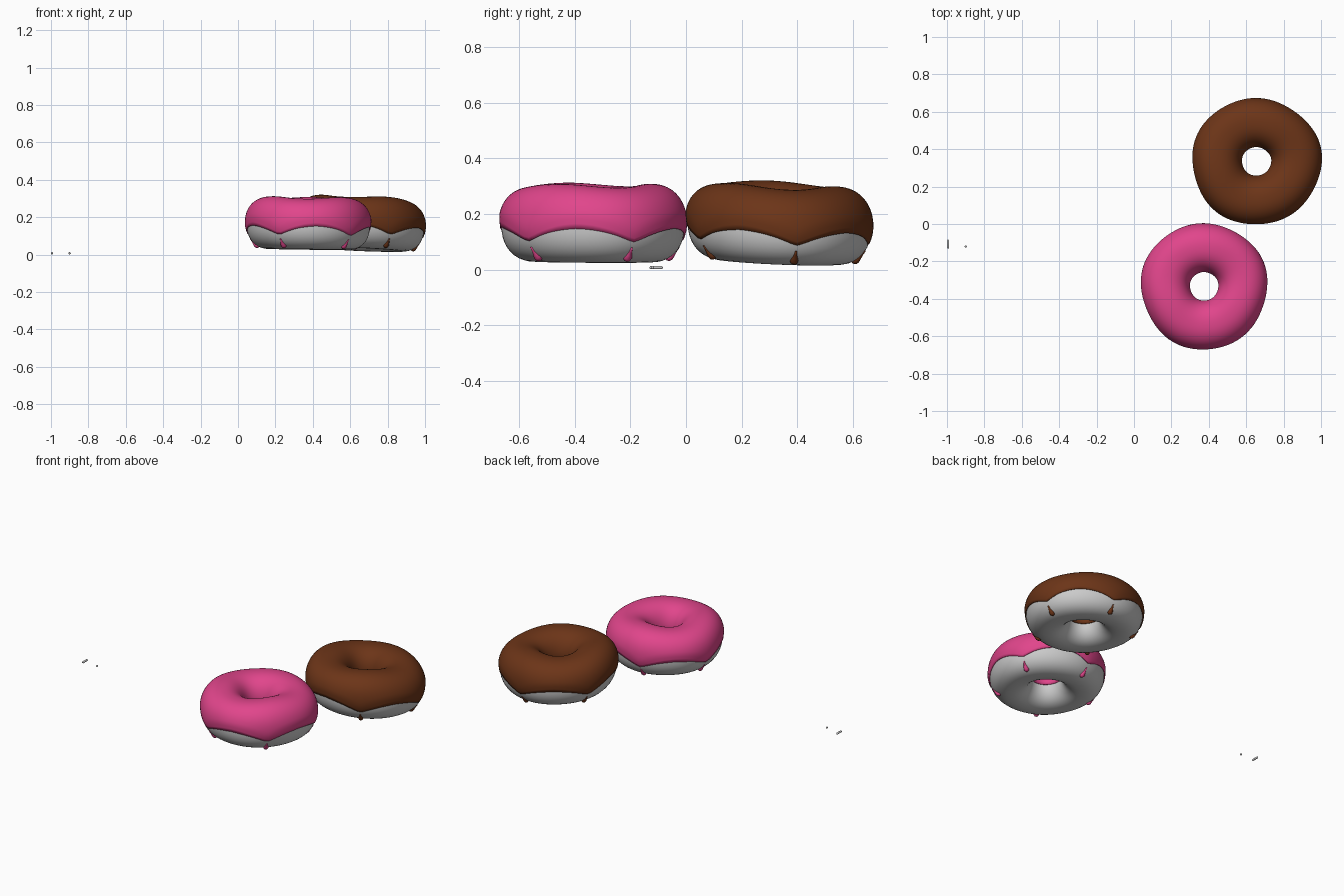
import bpy, bmesh
from math import sin, cos, pi, radians, copysign, exp, asin
from mathutils import Vector

if "Cube" in bpy.data.objects:
    bpy.data.objects.remove(bpy.data.objects["Cube"])

RING, HALF_W, HALF_H, MID_Z = 0.207, 0.122, 0.133, 0.16
NU, NV = 96, 40


def power(v, e=2 / 2.25):
    return copysign(abs(v) ** e, v)


class Donut:
    """Maps ring angle t, section angle p and surface offset to a point."""

    def __init__(self, cx, cy, turn, lean, lean_dir, stretch):
        self.c, self.turn, self.lean = (cx, cy), radians(turn), lean
        self.dir, self.stretch = radians(lean_dir), stretch
        self.drips = [self.turn + i * 2 * pi / 5 for i in range(5)]

    def point(self, t, p, off=0.0):
        r = RING + (HALF_W + off) * power(cos(p))
        r *= 1 + 0.010 * cos(3 * (t - self.turn)) + 0.005 * sin(5 * t)
        z = MID_Z + (HALF_H + off) * power(sin(p))
        if sin(p) > 0:
            z -= 0.006 * sin(p) * cos(3 * (t - self.turn))
        x, y = r * cos(t) * self.stretch, r * sin(t)
        z += self.lean * (x * cos(self.dir) + y * sin(self.dir))
        return Vector((self.c[0] + x, self.c[1] + y, z))

    def edge(self, t):
        # Section angle of the wavy outer icing edge, dipping at each drip
        d = min(abs((t - a + pi) % (2 * pi) - pi) for a in self.drips)
        drop = 0.005 + 0.05 * exp(-(d / radians(17)) ** 1.3)
        return -asin(min(1, (drop / HALF_H)) ** (2.25 / 2))


def finish(name, bm, colour=None):
    bmesh.ops.recalc_face_normals(bm, faces=bm.faces)
    me = bpy.data.meshes.new(name)
    bm.to_mesh(me)
    bm.free()
    me.polygons.foreach_set("use_smooth", [True] * len(me.polygons))
    ob = bpy.data.objects.new(name, me)
    bpy.context.collection.objects.link(ob)
    if colour:
        mat = bpy.data.materials.new(name + "_colour")
        mat.diffuse_color = colour
        mat.use_nodes = True
        mat.node_tree.nodes["Principled BSDF"].inputs["Base Color"].default_value = mat.diffuse_color
        me.materials.append(mat)
    return ob


def ring_surface(bm, fn, nv):
    # Closed grid: wraps around the ring and around the section
    g = [[bm.verts.new(fn(2 * pi * i / NU, j)) for j in range(nv)] for i in range(NU)]
    for i in range(NU):
        for j in range(nv):
            k, l = (i + 1) % NU, (j + 1) % nv
            bm.faces.new((g[i][j], g[k][j], g[k][l], g[i][l]))


def make_donut(prefix, d, colour):
    # Dough
    bm = bmesh.new()
    ring_surface(bm, lambda t, j: d.point(t, 2 * pi * j / NV), NV)
    finish(prefix + "_dough", bm)

    # Icing shell: outer skin with rounded lip, then inner skin back again
    n = 36

    def icing(t, j):
        a, b = d.edge(t), pi + 0.15
        if j < n:
            s = j / (n - 1)
            return d.point(t, a + (b - a) * s, 0.004 + 0.006 * min(1, 12 * s, 12 * (1 - s)))
        s = 1 - (j - n) / (n - 1)
        return d.point(t, a + (b - a) * s, -0.002)

    bm = bmesh.new()
    ring_surface(bm, icing, 2 * n)

    # Teardrop drips running down below the icing edge
    for a in d.drips:
        top = d.point(a, radians(-33), 0.001)
        low = d.point(a, radians(-64), 0.002)
        axis = (low - top).normalized()
        side = Vector((-sin(a), cos(a), 0))
        out = axis.cross(side).normalized()
        rings = []
        for s, r in ((0, .003), (.25, .006), (.5, .011), (.72, .015), (.88, .014), (.98, .009), (1.03, .002)):
            c = top.lerp(low, s)
            rings.append([bm.verts.new(c + r * (side * cos(q * pi / 6) + out * sin(q * pi / 6)))
                          for q in range(12)])
        for r0, r1 in zip(rings, rings[1:]):
            for q in range(12):
                bm.faces.new((r0[q], r0[(q + 1) % 12], r1[(q + 1) % 12], r1[q]))
        bm.faces.new(rings[0])
        bm.faces.new(rings[-1])
    finish(prefix + "_icing", bm, colour)


make_donut("pink_donut", Donut(0.375, -0.333, 26, 0.015, 200, 1.0), (0.75, 0.06, 0.26, 1))
make_donut("chocolate_donut", Donut(0.655, 0.335, 11, 0.06, 222, 1.025), (0.15, 0.035, 0.009, 1))


# Two tiny loose sprinkles: a rounded rod and a bead
def sprinkle(name, loc, length):
    bm = bmesh.new()
    bmesh.ops.create_uvsphere(bm, u_segments=16, v_segments=9, radius=0.006)
    for v in bm.verts:
        v.co = Vector((v.co.x, v.co.z + copysign(length / 2, v.co.z), v.co.y))
    # lift the reoriented bead onto its place
    bmesh.ops.translate(bm, verts=bm.verts, vec=loc)
    finish(name, bm)


sprinkle("long_sprinkle", (-0.994, -0.107, 0.007), 0.036)
sprinkle("round_sprinkle", (-0.90, -0.12, 0.007), 0.0)
